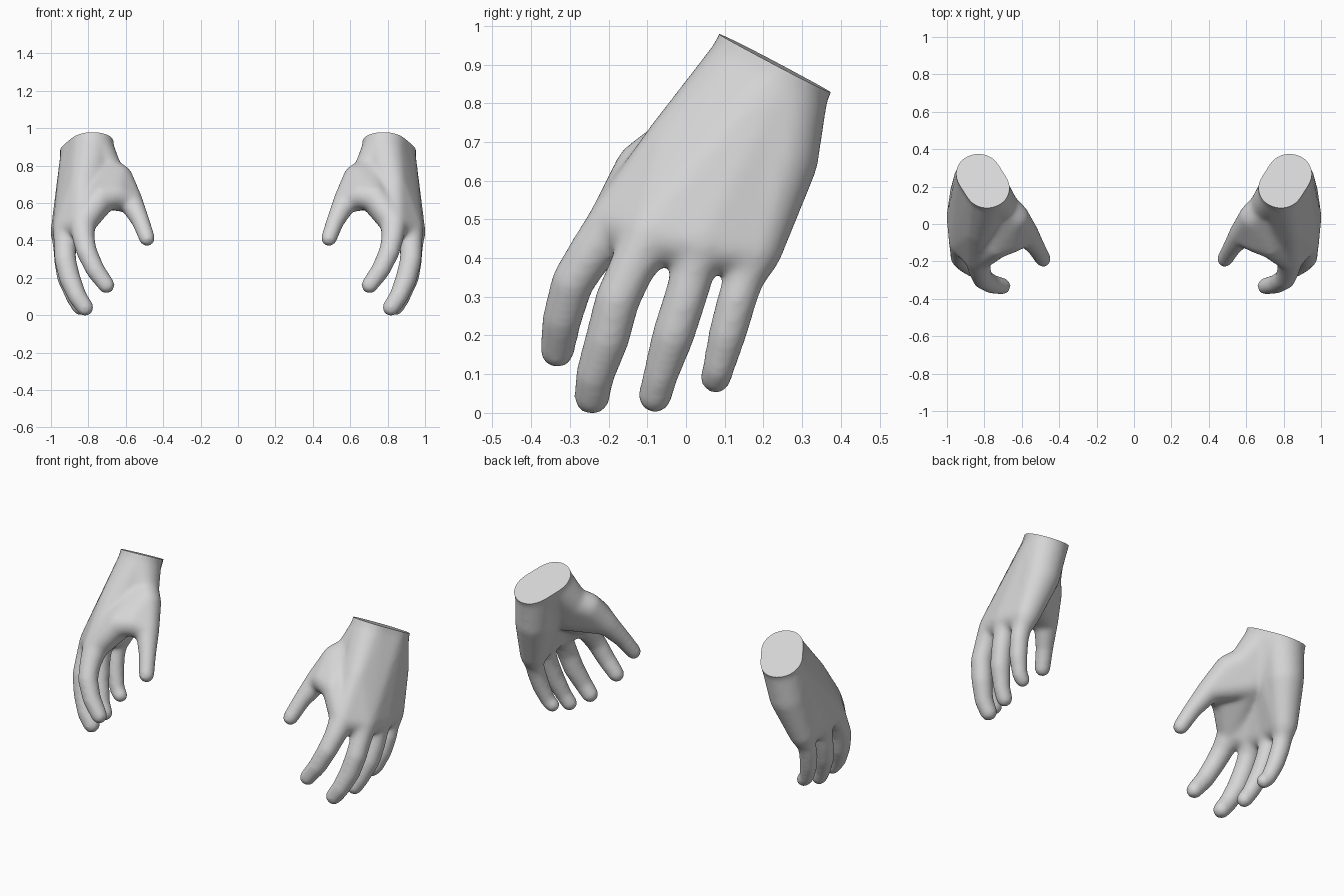
import bpy
import bmesh
from mathutils import Vector

old = bpy.data.objects.get("Cube")
if old:
    bpy.data.objects.remove(old, do_unlink=True)

grey = bpy.data.materials.new("light grey")
grey.use_nodes = True
grey.diffuse_color = (0.67, 0.67, 0.67, 1)
grey.node_tree.nodes["Principled BSDF"].inputs["Base Color"].default_value = (0.67, 0.67, 0.67, 1)


def hull(bm, *balls):
    """Add the convex hull around balls given as (x, y, z, radius)."""
    part = bmesh.new()
    for x, y, z, r in balls:
        ball = bmesh.ops.create_icosphere(part, subdivisions=3, radius=r)
        bmesh.ops.translate(part, verts=ball["verts"], vec=(x, y, z))
    points = [v.co.copy() for v in part.verts]
    part.clear()
    for p in points:
        part.verts.new(p)
    result = bmesh.ops.convex_hull(part, input=part.verts)
    loose = {g for g in result["geom_interior"] + result["geom_unused"]
             if isinstance(g, bmesh.types.BMVert)}
    bmesh.ops.delete(part, geom=list(loose), context="VERTS")
    bmesh.ops.recalc_face_normals(part, faces=part.faces)
    mesh = bpy.data.meshes.new("hull")
    part.to_mesh(mesh)
    part.free()
    bm.from_mesh(mesh)
    bpy.data.meshes.remove(mesh)


def limb(bm, joints):
    for a, b in zip(joints, joints[1:]):
        hull(bm, a, b)


# Joints from knuckle to fingertip
index = [(.835, -.18, .50, .073), (.828, -.245, .42, .06), (.81, -.293, .345, .056),
         (.765, -.32, .25, .052), (.705, -.333, .167, .046)]
middle = [(.915, -.09, .47, .078), (.928, -.138, .385, .06), (.925, -.177, .30, .059),
          (.90, -.203, .20, .058), (.86, -.235, .105, .051), (.82, -.243, .048, .048)]
ring = [(.93, .04, .45, .075), (.935, .02, .38, .057), (.93, -.003, .30, .056),
        (.915, -.032, .21, .056), (.875, -.067, .10, .046), (.845, -.08, .05, .045)]
pinky = [(.91, .175, .43, .075), (.92, .152, .36, .053), (.92, .132, .30, .052),
         (.905, .107, .21, .05), (.875, .083, .12, .042), (.85, .077, .097, .042)]
thumb = [(.70, .09, .77, .085), (.643, .035, .735, .082), (.578, -.05, .62, .067),
         (.522, -.13, .51, .049), (.488, -.188, .418, .044)]
fingers = [index, middle, ring, pinky]

# Wrist as an oval tube that runs past the cut
cut = Vector((.81, .23, .91))
axis = Vector((.03, .46, .89)).normalized()
across = Vector((.025, .04, -.02))


def wrist_ball(side, along):
    return (*(cut + across * side + axis * along), .12)


low = [wrist_ball(-1, -.04), wrist_ball(1, -.04)]
bm = bmesh.new()
hull(bm, *low, wrist_ball(-1, .15), wrist_ball(1, .15))

# Palm as bridges between neighbouring knuckles and the wrist
for a, b in zip(fingers, fingers[1:]):
    hull(bm, *low, a[0], b[0])
for finger in fingers + [thumb]:
    limb(bm, finger)
hull(bm, low[0], (.83, -.028, .705, .078), index[0], middle[0])

# Heel of the palm and ball of the thumb
hull(bm, low[1], (.86, .235, .665, .108), pinky[0])
mound = (.76, .07, .67, .09)
hull(bm, low[0], thumb[0], mound)

# Thumb web in short steps, so that its edge is an arch
web = [thumb[2], (.655, -.085, .648, .07), (.735, -.11, .635, .075), index[0]]
for a, b in zip(web, web[1:]):
    hull(bm, thumb[0], thumb[1], mound, a, b)

# Blend everything into one skin
rough = bpy.data.meshes.new("rough_hand")
bm.to_mesh(rough)
bm.free()
blank = bpy.data.objects.new("rough_hand", rough)
bpy.context.collection.objects.link(blank)
remesh = blank.modifiers.new("blend", "REMESH")
remesh.mode = "VOXEL"
remesh.voxel_size = .01
smooth = blank.modifiers.new("soften", "SMOOTH")
smooth.factor = .5
smooth.iterations = 24
graph = bpy.context.evaluated_depsgraph_get()
skin = bpy.data.meshes.new_from_object(blank.evaluated_get(graph))
bpy.data.objects.remove(blank, do_unlink=True)

# Trim the wrist flat and stand the fingertips on the ground
bm = bmesh.new()
bm.from_mesh(skin)
trim = bmesh.ops.bisect_plane(bm, geom=bm.verts[:] + bm.edges[:] + bm.faces[:],
                              plane_co=cut, plane_no=axis, clear_outer=True)
rim = [g for g in trim["geom_cut"] if isinstance(g, bmesh.types.BMEdge)]
bmesh.ops.contextual_create(bm, geom=rim)
bmesh.ops.recalc_face_normals(bm, faces=bm.faces)
ground = min(v.co.z for v in bm.verts)
outer = max(v.co.x for v in bm.verts)
bmesh.ops.translate(bm, verts=bm.verts, vec=(1 - outer, 0, -ground))

# Left hand and its mirror image
for name, side in (("left_hand", 1), ("right_hand", -1)):
    mesh = bpy.data.meshes.new(name)
    copy = bm.copy()
    if side < 0:
        bmesh.ops.scale(copy, verts=copy.verts, vec=(-1, 1, 1))
        bmesh.ops.reverse_faces(copy, faces=copy.faces)
    copy.to_mesh(mesh)
    copy.free()
    mesh.materials.clear()
    mesh.materials.append(grey)
    hand = bpy.data.objects.new(name, mesh)
    bpy.context.collection.objects.link(hand)
    bpy.ops.object.select_all(action="DESELECT")
    hand.select_set(True)
    bpy.context.view_layer.objects.active = hand
    bpy.ops.object.shade_smooth_by_angle(angle=.8)
bm.free()
